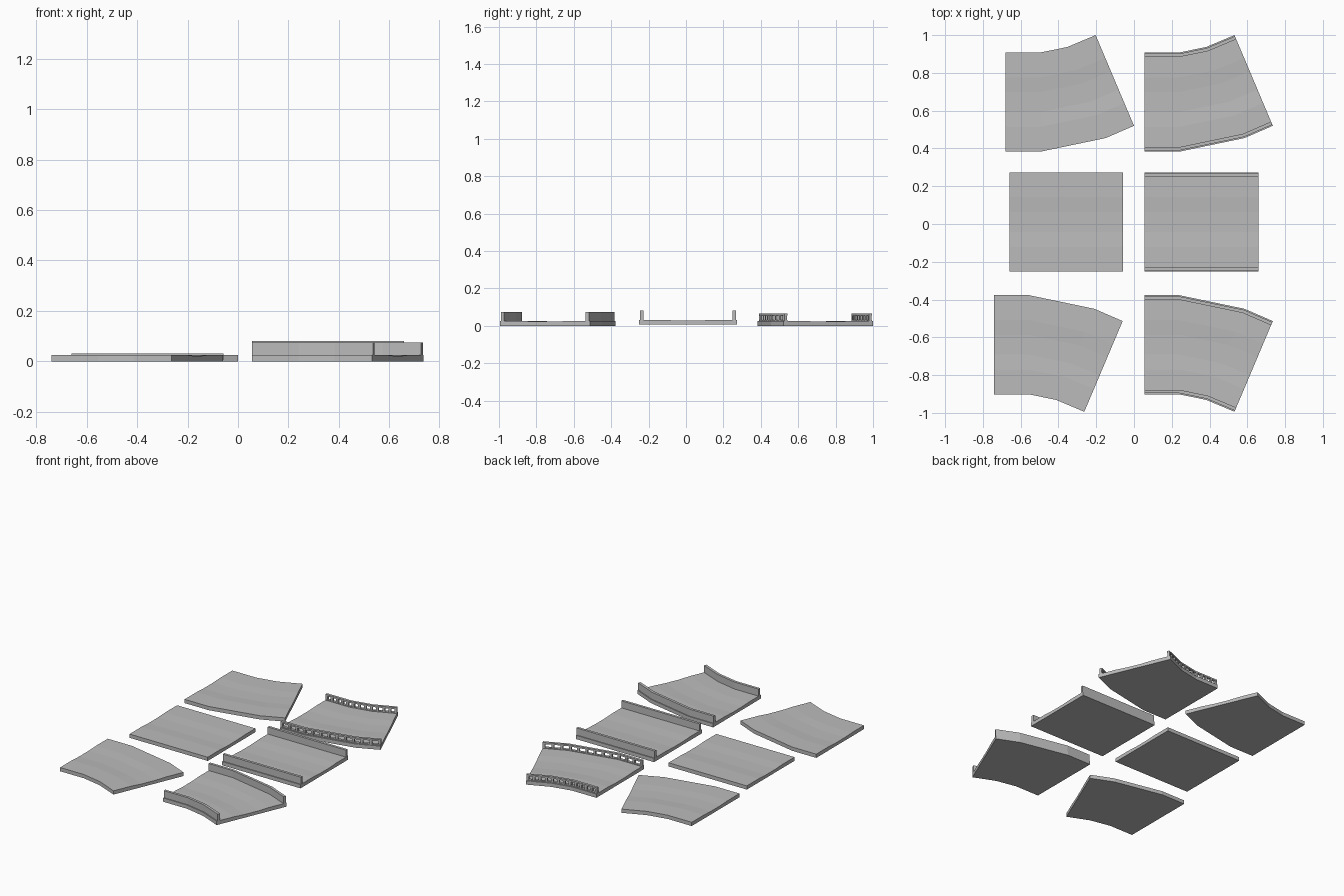
import bpy, bmesh
from mathutils import Vector

cube = bpy.data.objects.get("Cube")
if cube:
    bpy.data.objects.remove(cube, do_unlink=True)

stone = bpy.data.materials.new("stone_grey")
stone.use_nodes = True
GREY = (0.5, 0.5, 0.5, 1)
stone.diffuse_color = GREY
stone.node_tree.nodes["Principled BSDF"].inputs["Base Color"].default_value = GREY

WIDTH = 0.525
THICK = 0.026

# Edge pairs (near edge, far edge) along the length of a tile
STRAIGHT = [((0, 0), (0, WIDTH)), ((0.603, 0), (0.603, WIDTH))]
CURVED = [((0, 0), (0, WIDTH)), ((0.185, 0), (0.185, WIDTH)),
          ((0.53, 0.072), (0.327, 0.554)), ((0.68, 0.137), (0.477, 0.617))]

# Slab section: (fraction of width, height), with a shallow dish in the road
SLAB = [(0, 0), (1, 0), (1, THICK), (0.75, THICK), (0.6, 0.022),
        (0.4, 0.022), (0.25, THICK), (0, THICK)]


def place(pairs, x, y, flip):
    """Move the edge pairs to their spot, mirrored front to back if asked."""
    return [[Vector((x + px, y + flip * py)) for px, py in pair] for pair in pairs]


def sweep(bm, stations, section, z0):
    """Loft a closed section through the stations."""
    rings = [[bm.verts.new((*a.lerp(b, t), z0 + z)) for t, z in section]
             for a, b in stations]
    n = len(section)
    for r, s in zip(rings, rings[1:]):
        for i in range(n):
            j = (i + 1) % n
            bm.faces.new((r[i], r[j], s[j], s[i]))
    bm.faces.new(rings[0])
    bm.faces.new(rings[-1])


def box(t0, t1, low, high):
    return [(t0, low), (t1, low), (t1, high), (t0, high)]


def finish(bm, name):
    bmesh.ops.recalc_face_normals(bm, faces=bm.faces)
    mesh = bpy.data.meshes.new(name)
    bm.to_mesh(mesh)
    bm.free()
    mesh.materials.append(stone)
    bpy.context.collection.objects.link(bpy.data.objects.new(name, mesh))


def along(stations, side, dist):
    """Edge pair at a distance measured along one side of the tile."""
    for p, q in zip(stations, stations[1:]):
        length = (q[side] - p[side]).length
        if dist <= length or q is stations[-1]:
            f = min(dist / length, 1)
            return [p[k].lerp(q[k], f) for k in (0, 1)]
        dist -= length


def slab(name, stations, z0):
    bm = bmesh.new()
    sweep(bm, stations, SLAB, z0)
    finish(bm, name)


# Wall strips, set in a little from each long edge
STRIPS = {"near": (0, 0.012, 0.046), "far": (1, 0.954, 0.988)}


def walls(name, stations, z0):
    for label, (side, t0, t1) in STRIPS.items():
        bm = bmesh.new()
        sweep(bm, stations, box(t0, t1, 0.024, 0.075), z0)
        finish(bm, f"{name}_{label}")


def balustrades(name, stations, z0, posts=13, post=0.016):
    for label, (side, t0, t1) in STRIPS.items():
        bm = bmesh.new()
        sweep(bm, stations, box(t0, t1, 0.024, 0.032), z0)
        sweep(bm, stations, box(t0, t1, 0.056, 0.067), z0)
        total = sum((q[side] - p[side]).length for p, q in zip(stations, stations[1:]))
        for i in range(posts):
            d = i * (total - post) / (posts - 1)
            ends = [along(stations, side, d), along(stations, side, d + post)]
            sweep(bm, ends, box(t0 + 0.003, t1 - 0.003, 0.031, 0.057), z0)
        finish(bm, f"{name}_{label}")


# Tiles: name, outline, x, y, mirror, height, edging
TILES = [
    ("back_plain_bend", CURVED, -0.68, 0.383, 1, 0, None),
    ("back_railed_bend", CURVED, 0.055, 0.383, 1, 0, balustrades),
    ("middle_plain_straight", STRAIGHT, -0.66, -0.252, 1, 0.006, None),
    ("middle_walled_straight", STRAIGHT, 0.055, -0.252, 1, 0.006, walls),
    ("front_plain_bend", CURVED, -0.74, -0.377, -1, 0, None),
    ("front_walled_bend", CURVED, 0.055, -0.377, -1, 0, walls),
]
for name, outline, x, y, flip, z0, edging in TILES:
    stations = place(outline, x, y, flip)
    slab(name + "_slab", stations, z0)
    if edging:
        edging(name + "_edging", stations, z0)
